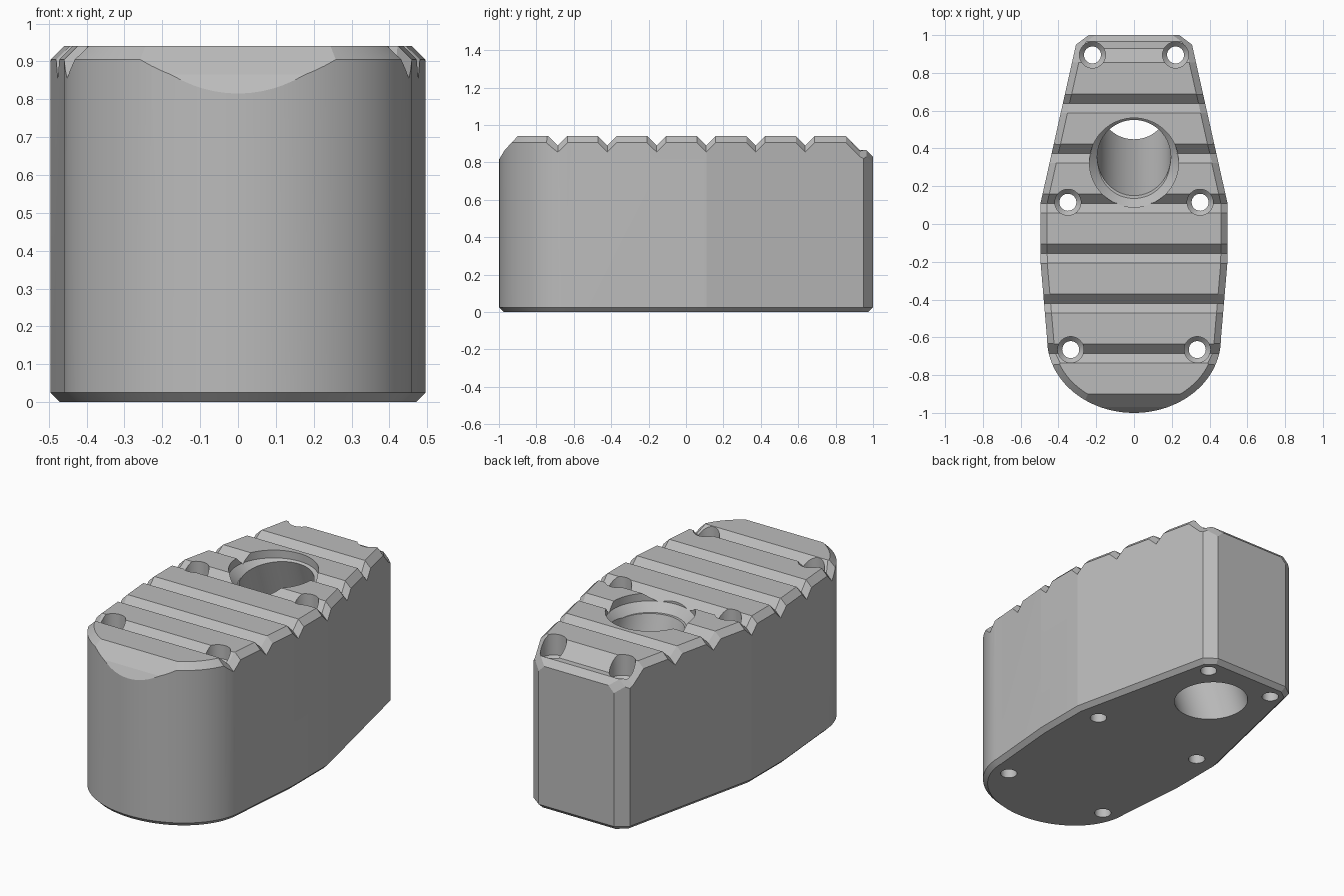
import bpy, bmesh, math
from mathutils import Matrix, Vector

if "Cube" in bpy.data.objects:
    bpy.data.objects.remove(bpy.data.objects["Cube"])

TOP, EDGE, BASE_EDGE = 0.94, 0.035, 0.025

grey = bpy.data.materials.new("plain grey")
grey.use_nodes = True
colour = (0.5, 0.5, 0.5, 1)
grey.diffuse_color = colour
grey.node_tree.nodes["Principled BSDF"].inputs["Base Color"].default_value = colour


def make_object(name, bm):
    bmesh.ops.recalc_face_normals(bm, faces=bm.faces)
    mesh = bpy.data.meshes.new(name)
    bm.to_mesh(mesh)
    bm.free()
    obj = bpy.data.objects.new(name, mesh)
    bpy.context.collection.objects.link(obj)
    mesh.materials.append(grey)
    return obj


# Half outline: flat back, straight tapered flanks, rounded nose
half = [(0.24, 1.0), (0.307, 0.95), (0.495, 0.11), (0.495, -0.2)]
STEPS = 24
for i in range(STEPS + 1):
    a = math.pi / 2 * i / STEPS
    half.append((0.46 * math.cos(a), -0.61 - 0.39 * math.sin(a)))
outline = half + [(-x, y) for x, y in reversed(half[:-1])]


def half_width(y):
    y = max(-1, min(1, y))
    for (x0, y0), (x1, y1) in zip(half, half[1:]):
        if y1 <= y <= y0:
            return x0 + (x1 - x0) * (y0 - y) / (y0 - y1)
    return 0


# Body: extruded outline with chamfered rims
bm = bmesh.new()
face = bm.faces.new([bm.verts.new((x, y, 0)) for x, y in outline])
up = bmesh.ops.extrude_face_region(bm, geom=[face])["geom"]
bmesh.ops.translate(bm, vec=(0, 0, TOP),
                    verts=[v for v in up if isinstance(v, bmesh.types.BMVert)])
bmesh.ops.recalc_face_normals(bm, faces=bm.faces)
for level, size in ((0, BASE_EDGE), (TOP, EDGE)):
    rim = [e for e in bm.edges if all(abs(v.co.z - level) < 1e-5 for v in e.verts)]
    bmesh.ops.bevel(bm, geom=rim, offset=size, segments=1, affect='EDGES')
body = make_object("body", bm)


def cut(bm):
    cutter = make_object("cutter", bm)
    cutter.hide_render = True
    mod = body.modifiers.new("cut", 'BOOLEAN')
    mod.operation, mod.solver, mod.object = 'DIFFERENCE', 'EXACT', cutter
    bpy.context.view_layer.objects.active = body
    bpy.ops.object.modifier_apply(modifier=mod.name)
    bpy.data.objects.remove(cutter)


def cut_across(profile, dip=True):
    """Cut a y-z profile through the full width; its ends dip with the rim chamfer."""
    bm = bmesh.new()
    rings = []
    for side, reach in ((-1, 0.1), (-1, -EDGE), (1, -EDGE), (1, 0.1)):
        drop = reach + EDGE if dip else 0
        rings.append([bm.verts.new((side * (half_width(y) + reach), y, z - drop))
                      if dip else bm.verts.new((side * (0.6 + reach), y, z))
                      for y, z in profile])
    n = len(profile)
    for a, b in zip(rings, rings[1:]):
        for i in range(n):
            j = (i + 1) % n
            bm.faces.new((a[i], a[j], b[j], b[i]))
    bm.faces.new(rings[0])
    bm.faces.new(rings[-1])
    bmesh.ops.triangulate(bm, faces=bm.faces)
    cut(bm)


def cut_round(profile, centre, tilt=0, sides=48):
    """Cut a turned (radius, height) profile around a possibly tilted axis."""
    bm = bmesh.new()
    rings = []
    for r, z in profile:
        rings.append([bm.verts.new((r * math.cos(t), r * math.sin(t), z))
                      for t in (2 * math.pi * k / sides for k in range(sides))])
    for a, b in zip(rings, rings[1:]):
        for i in range(sides):
            j = (i + 1) % sides
            bm.faces.new((a[i], a[j], b[j], b[i]))
    bm.faces.new(rings[0])
    bm.faces.new(rings[-1])
    place = Matrix.Translation(Vector(centre)) @ Matrix.Rotation(tilt, 4, 'X')
    bmesh.ops.transform(bm, matrix=place, verts=bm.verts)
    cut(bm)


# Sloped nose
cut_across([(-0.81, 1.04), (-0.9, TOP), (-0.97, 0.865), (-1.0, 0.815),
            (-1.1, 0.64), (-1.1, 1.04)], dip=False)

# Stepped slope at the back
cut_across([(0.755, 1.04), (0.855, TOP), (0.93, 0.865), (0.965, 0.865),
            (1.0, 0.83), (1.1, 0.73), (1.1, 1.04)])

# V grooves across the top
for k in range(6):
    y, depth = 0.637 - 0.2645 * k, 0.05
    cut_across([(y, TOP - depth), (y + 0.15, TOP - depth + 0.15),
                (y - 0.15, TOP - depth + 0.15)])

# Large leaning bore with a flared mouth
lean = math.atan2(0.33, TOP)
cut_round([(0.195, -0.3), (0.195, 1.3)], (0, 0.655, 0), lean, 64)
cut_round([(0.19, 0.85), (0.236, 0.895), (0.236, 1.1)], (0, 0.325, 0), 0, 64)

# Countersunk screw holes in mirrored pairs
for x, y, seat in ((0.22, 0.895, 0.82), (0.35, 0.115, 0.86), (0.335, -0.665, 0.86)):
    for side in (-1, 1):
        cut_round([(0.045, -0.1), (0.045, seat - 0.025), (0.069, seat), (0.069, 1.1)],
                  (side * x, y, 0), 0, 32)

bpy.ops.object.select_all(action='DESELECT')
body.select_set(True)
bpy.context.view_layer.objects.active = body
bpy.ops.object.shade_smooth_by_angle(angle=math.radians(12))
